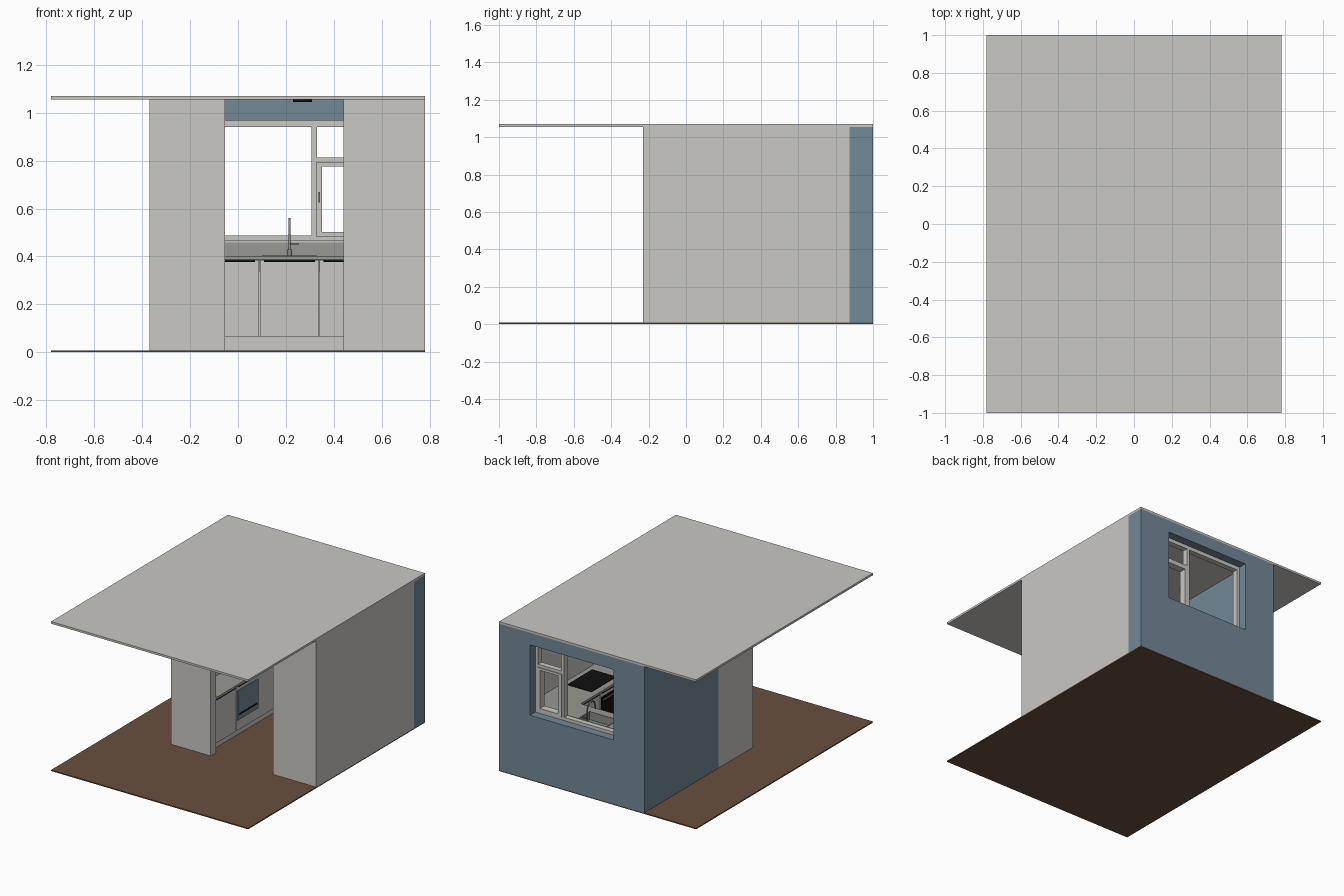
import bpy, bmesh
from mathutils import Vector

old = bpy.data.objects.get("Cube")
if old:
    bpy.data.objects.remove(old, do_unlink=True)


def material(name, r, g, b):
    m = bpy.data.materials.new(name)
    m.use_nodes = True
    m.diffuse_color = (r, g, b, 1)
    m.node_tree.nodes["Principled BSDF"].inputs["Base Color"].default_value = (r, g, b, 1)
    return m


white = material("warm white", .59, .58, .55)
blue = material("slate blue", .17, .25, .31)
brown = material("wood brown", .14, .08, .05)
stone = material("stone grey", .32, .32, .29)
black = material("black", .005, .005, .005)
steel = material("steel", .25, .25, .24)


def finish(name, bm, mat):
    me = bpy.data.meshes.new(name)
    bm.to_mesh(me)
    bm.free()
    me.materials.append(mat)
    ob = bpy.data.objects.new(name, me)
    bpy.context.collection.objects.link(ob)
    return ob


def box(name, x, y, z, mat):
    """Box from three (low, high) ranges."""
    bm = bmesh.new()
    bmesh.ops.create_cube(bm, size=1)
    for v in bm.verts:
        v.co = Vector([(lo + hi) / 2 + c * (hi - lo) for c, (lo, hi) in zip(v.co, (x, y, z))])
    return finish(name, bm, mat)


def cylinder(name, centre, radius, height, mat):
    bm = bmesh.new()
    bmesh.ops.create_cone(bm, cap_ends=True, segments=24, radius1=radius, radius2=radius, depth=height)
    bmesh.ops.translate(bm, verts=bm.verts, vec=centre)
    return finish(name, bm, mat)


def cut(ob, x, y, z):
    """Cut a box-shaped opening."""
    cutter = box("cutter", x, y, z, ob.data.materials[0])
    cutter.hide_render = True
    mod = ob.modifiers.new("opening", 'BOOLEAN')
    mod.object = cutter
    mod.solver = 'EXACT'
    bpy.context.view_layer.objects.active = ob
    bpy.ops.object.modifier_apply(modifier=mod.name)
    bpy.data.objects.remove(cutter, do_unlink=True)


# Shell of the room
TOP = 1.055
H = (.008, TOP)
box("floor", (-.78, .78), (-1, 1), (0, .008), brown)
box("ceiling", (-.78, .78), (-1, 1), (TOP, 1.07), white)
back = box("back_wall", (-.37, .78), (.875, 1), H, blue)
HX, HZ = (-.125, .535), (.465, .968)
cut(back, HX, (.8, 1.1), HZ)
box("left_wall", (-.37, -.245), (.16, .875), H, blue)
box("left_front_wall", (-.37, -.245), (-.17, .16), H, white)
box("left_end_wall", (-.37, -.055), (-.23, -.17), H, white)
box("right_wall", (.72, .78), (-.17, .875), H, white)
box("right_end_wall", (.44, .78), (-.23, -.17), H, white)

# Window frame with fixed pane, top light and opening sash
FY, SY = (.9, .94), (.893, .946)
for name, x, z in (("left", (HX[0], HX[0] + .022), HZ), ("right", (HX[1] - .022, HX[1]), HZ),
                   ("mullion", (.306, .33), HZ)):
    box("window_post_" + name, x, FY, z, white)
for name, x, z in (("bottom", HX, (.465, .487)), ("top", HX, (.941, .968)),
                   ("transom", (.33, HX[1]), (.79, .813))):
    box("window_rail_" + name, x, FY, z, white)
for name, x, z in (("left", (.325, .35), (.484, .793)), ("right", (.495, .516), (.484, .793)),
                   ("bottom", (.35, .495), (.484, .503)), ("top", (.35, .495), (.776, .793))):
    box("sash_" + name, x, SY, z, white)
box("window_handle", (.337, .342), (.878, .893), (.625, .67), steel)
box("window_sill", (-.125, .535), (.86, .9), (.458, .467), white)

# Worktops in a U shape, with a sink opening
WZ = (.388, .402)
top = box("worktop_back", (-.245, .72), (.555, .875), WZ, stone)
SX, SYR = (.1, .33), (.62, .78)
cut(top, SX, SYR, (.3, .5))
box("worktop_left", (-.245, -.055), (-.17, .555), WZ, stone)
box("worktop_right", (.445, .72), (-.17, .555), WZ, stone)
box("splashback", (-.245, .72), (.865, .875), (.402, .458), stone)

# Cabinet bodies and recessed plinths
BZ, PZ = (.065, .34), (.008, .065)
box("cabinet_body_back", (-.245, .72), (.58, .87), BZ, white)
box("plinth_back", (-.245, .72), (.6, .87), PZ, white)
for name, body, plinth in (("left", (-.245, -.08), (-.245, -.1)), ("right", (.47, .72), (.49, .72))):
    box("cabinet_body_" + name, body, (-.17, .58), (.065, .388), white)
    box("plinth_" + name, plinth, (-.17, .6), PZ, white)

# Doors and bar handles, one module at a time
GAP, IN = .0015, .018
DZ, BAR = (.066, .386), (.377, .388)
for i, (a, b) in enumerate(((-.155, .09), (.09, .339), (.339, .47))):
    box(f"door_back_{i}", (a + GAP, b - GAP), (.565, .58), DZ, white)
    box(f"handle_back_{i}", (a + IN, min(b - IN, .445)), (.557, .565), BAR, black)
W = .245
for i in range(3):
    y = (-.17 + i * W + GAP, -.17 + (i + 1) * W - GAP)
    grip = (y[0] + IN, y[1] - IN)
    box(f"door_left_{i}", (-.08, -.066), y, DZ, white)
    box(f"handle_left_{i}", (-.066, -.058), grip, BAR, black)
    box(f"door_right_{i}", (.456, .47), y, DZ, white)
    box(f"handle_right_{i}", (.448, .456), grip, BAR, black)

# Appliance fronts, hob and ceiling lamp
box("left_appliance_front", (-.067, -.06), (.085, .315), (.14, .35), blue)
box("left_appliance_handle", (-.06, -.056), (.1, .3), (.175, .185), black)
box("oven_front", (.449, .457), (.085, .31), (.14, .35), black)
box("oven_handle", (.443, .449), (.1, .295), (.325, .333), steel)
box("hob", (.49, .68), (.09, .37), (.402, .407), black)
cylinder("ceiling_lamp", (.27, .3, 1.05), .04, .01, black)

# Sink basin, open at the top
T = .004
box("sink_floor", SX, SYR, (.342, .346), steel)
for i, x in enumerate(((SX[0], SX[0] + T), (SX[1] - T, SX[1]))):
    box(f"sink_side_{i}", x, SYR, (.346, .404), steel)
for i, y in enumerate(((SYR[0], SYR[0] + T), (SYR[1] - T, SYR[1]))):
    box(f"sink_end_{i}", SX, y, (.346, .404), steel)

# Tap with bent spout and side lever
cylinder("tap_base", (.215, .81, .415), .011, .03, steel)
curve = bpy.data.curves.new("tap_spout", 'CURVE')
curve.dimensions = '3D'
curve.bevel_depth = .005
curve.bevel_resolution = 3
path = curve.splines.new('NURBS')
points = ((.81, .42), (.81, .5), (.81, .55), (.765, .56), (.72, .55), (.72, .49))
path.points.add(len(points) - 1)
for p, (y, z) in zip(path.points, points):
    p.co = (.215, y, z, 1)
path.use_endpoint_u = True
path.order_u = 4
curve.materials.append(steel)
spout = bpy.data.objects.new("tap_spout", curve)
bpy.context.collection.objects.link(spout)
box("tap_lever", (.215, .255), (.807, .813), (.45, .456), steel)
